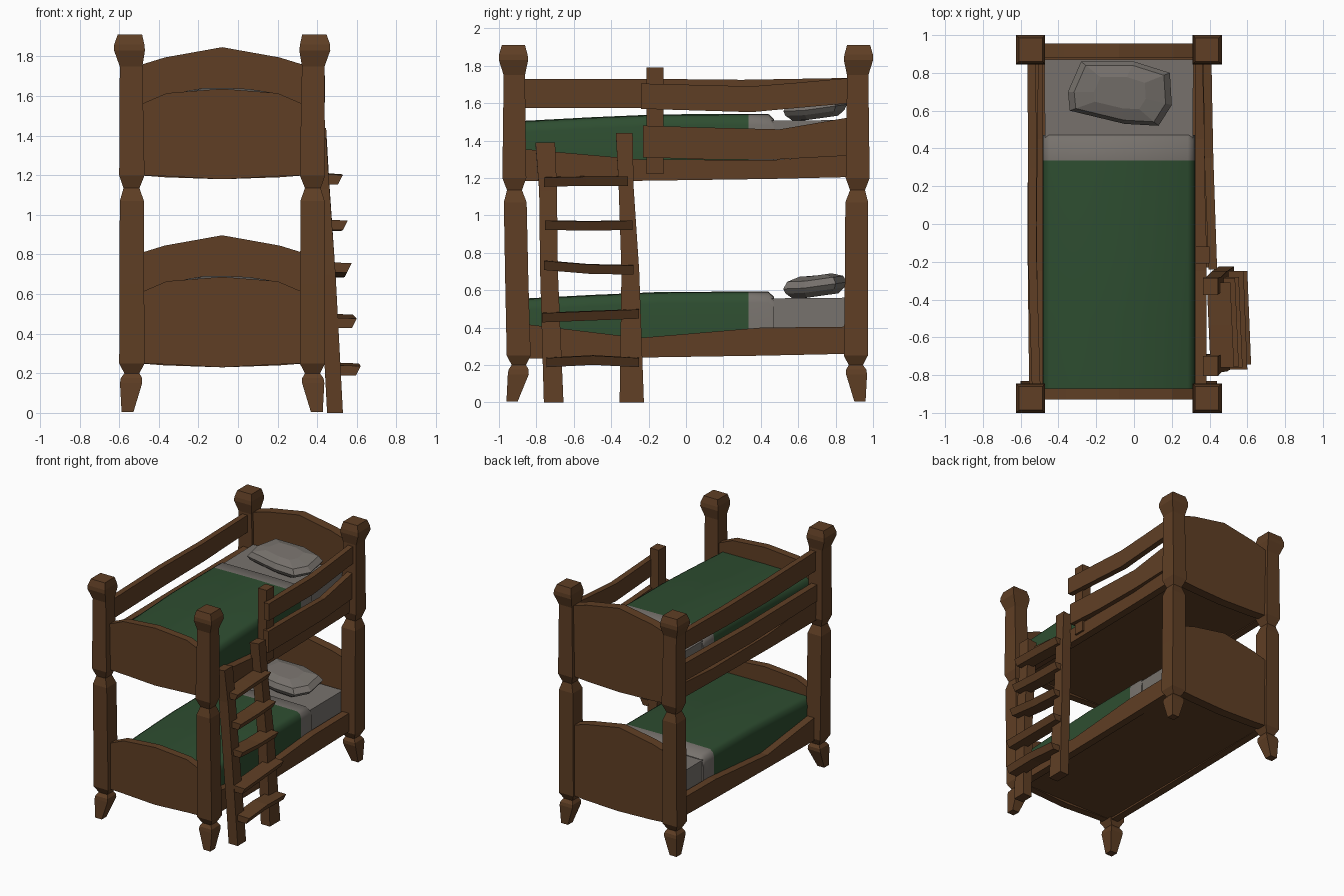
import bpy, bmesh, math

if "Cube" in bpy.data.objects:
    bpy.data.objects.remove(bpy.data.objects["Cube"])

def material(name, rgb):
    m = bpy.data.materials.new(name)
    m.diffuse_color = (*rgb, 1)
    m.use_nodes = True
    m.node_tree.nodes["Principled BSDF"].inputs["Base Color"].default_value = m.diffuse_color
    return m

WOOD = material("brown wood", (0.115, 0.049, 0.018))
GREEN = material("green blanket", (0.027, 0.075, 0.030))
GREY = material("grey linen", (0.185, 0.168, 0.152))
CX = -0.08          # centre line of the bed frame
BUNK = 0.95         # height between the bunks


def loft(name, rings, mat, smooth=None):
    """Skin a row of equal-length point rings and cap both ends."""
    bm = bmesh.new()
    vs = [[bm.verts.new(p) for p in r] for r in rings]
    n = len(rings[0])
    for a, b in zip(vs, vs[1:]):
        for i in range(n):
            j = (i + 1) % n
            bm.faces.new((a[i], a[j], b[j], b[i]))
    bm.faces.new(vs[0])
    bm.faces.new(vs[-1])
    bmesh.ops.recalc_face_normals(bm, faces=bm.faces)
    me = bpy.data.meshes.new(name)
    bm.to_mesh(me)
    bm.free()
    me.materials.append(mat)
    ob = bpy.data.objects.new(name, me)
    bpy.context.collection.objects.link(ob)
    if smooth:
        bpy.ops.object.select_all(action='DESELECT')
        ob.select_set(True)
        bpy.context.view_layer.objects.active = ob
        bpy.ops.object.shade_smooth_by_angle(angle=math.radians(smooth))
    return ob


def along_x(name, stations, dz=0, mat=WOOD):
    """Board along x; stations are (x, y0, y1, z0, z1)."""
    return loft(name, [[(x, a, c + dz), (x, b, c + dz), (x, b, d + dz), (x, a, d + dz)]
                       for x, a, b, c, d in stations], mat)


def along_y(name, stations, dz=0, mat=WOOD):
    """Board along y; stations are (y, x0, x1, z0, z1)."""
    return loft(name, [[(a, y, c + dz), (b, y, c + dz), (b, y, d + dz), (a, y, d + dz)]
                       for y, a, b, c, d in stations], mat)


# corner posts: (z, half width, outward shift in x, y centre)
profile = [(0.005, .030, .022, .930), (0.15, .056, .004, .912), (0.175, .054, .002, .910),
           (0.20, .038, 0, .908), (0.25, .064, 0, .908), (0.65, .062, 0, .911),
           (1.07, .061, 0, .913), (1.135, .040, .002, .917), (1.20, .064, 0, .918),
           (1.50, .060, .002, .918), (1.75, .057, .004, .918), (1.83, .078, .012, .922),
           (1.86, .076, .013, .923), (1.91, .062, .010, .923)]
for sx, side in ((-1, "left"), (1, "right")):
    for sy, end in ((-1, "front"), (1, "back")):
        rings = []
        for z, h, dx, yc in profile:
            x = CX + sx * (0.456 + dx)
            y = sy * yc
            if sy < 0 and 0.14 < z < 1:
                y += 0.018 * (1 - z)
            rings.append([(x - h, y - h, z), (x + h, y - h, z),
                          (x + h, y + h, z), (x - h, y + h, z)])
        loft(f"{end}_{side}_post", rings, WOOD)

# pillow outline, counter-clockwise around its centre
outline = [(-.34, .60), (-.05, .53), (.13, .52), (.20, .63), (.19, .80),
           (.0, .86), (-.28, .86), (-.35, .70)]
PX, PY = -.075, .695

for dz, bunk in ((0, "lower"), (BUNK, "upper")):
    # arched end boards
    head = [(.42, .805, .25), (.29, .845, .24), (0, .897, .23)]
    foot = [(.42, .605, .25), (.28, .665, .245), (0, .687, .23)]
    for label, pts, y0, y1 in (("headboard", head, .88, .955), ("footboard", foot, -.93, -.87)):
        full = [(-a, t, b) for a, t, b in pts] + [(a, t, b) for a, t, b in pts[-2::-1]]
        along_x(f"{bunk}_{label}", [(CX + a, y0, y1, b, t) for a, t, b in full], dz)

    # bed base and side rails
    along_y(f"{bunk}_base", [(-.90, -.51, .35, .25, .31), (.90, -.51, .35, .26, .31)], dz)
    if dz == 0:
        rail = [(-.87, .235, .42), (-.25, .24, .345), (.4, .25, .40), (.87, .26, .405)]
    else:
        rail = [(-.87, .235, .405), (-.25, .235, .35), (.45, .245, .345), (.87, .255, .375)]
    for sx, side in ((-1, "left"), (1, "right")):
        st = [(y, *sorted((CX + sx * .405, CX + sx * .465)), a, b) for y, a, b in rail]
        along_y(f"{bunk}_{side}_rail", st, dz)

    # mattress
    along_y(f"{bunk}_mattress", [(-.87, -.47, .31, .29, .50), (.30, -.47, .31, .29, .555),
                                 (.87, -.475, .315, .29, .560)], dz, GREY)

    # blanket and folded sheet, rounded along the sides
    def cover(name, stations, mat):
        rings = []
        for y, zt in stations:
            half = [(.402, .30), (.402, zt - .06), (.392, zt - .022), (.365, zt - .004)]
            ring = [(CX - a, y, z + dz) for a, z in half] + [(CX, y, zt + dz)]
            ring += [(CX + a, y, z + dz) for a, z in half[::-1]]
            rings.append(ring)
        loft(name, rings, mat, 45)
    cover(f"{bunk}_blanket", [(-.875, .555), (-.5, .575), (-.15, .590), (.335, .593)], GREEN)
    cover(f"{bunk}_folded_sheet", [(.335, .593), (.44, .593), (.47, .565)], GREY)

    # pillow, tilted up towards the headboard
    rings = []
    for s, h in ((.72, 0), (.93, .025), (1, .05), (.88, .088), (.5, .115)):
        rings.append([(PX + (x - PX) * s, PY + (y - PY) * s,
                       .557 + dz + h + max(0, (y - .6)) * s * .14) for x, y in outline])
    loft(f"{bunk}_pillow", rings, GREY)

# guard boards on the far side, full length
along_y("left_top_guard", [(-.88, -.54, -.495, 1.575, 1.73), (-.2, -.56, -.515, 1.575, 1.73),
                           (.3, -.56, -.515, 1.58, 1.725), (.88, -.565, -.52, 1.60, 1.735)])
along_y("left_lower_guard", [(-.88, -.555, -.505, 1.34, 1.47), (0, -.565, -.515, 1.33, 1.47),
                             (.88, -.555, -.505, 1.34, 1.48)])

# guard boards on the ladder side, with their upright
along_y("right_top_guard", [(-.24, .395, .44, 1.57, 1.705), (.35, .372, .42, 1.552, 1.69),
                            (.6, .37, .415, 1.575, 1.71), (.88, .365, .41, 1.60, 1.735)])
along_y("right_lower_guard", [(-.23, .385, .43, 1.31, 1.48), (.1, .375, .42, 1.30, 1.47),
                              (.5, .37, .415, 1.30, 1.46), (.88, .36, .405, 1.32, 1.525)])
along_y("guard_upright", [(-.21, .325, .40, 1.22, 1.79), (-.12, .325, .40, 1.22, 1.79)])

# ladder stiles: (z, y0, y1, outer x)
stiles = {"front": [(0, -.76, -.655, .53), (.7, -.78, -.685, .493), (1.13, -.785, -.69, .462),
                    (1.38, -.805, -.70, .445)],
          "back": [(0, -.355, -.225, .53), (.7, -.345, -.25, .493), (1.15, -.36, -.28, .462),
                   (1.43, -.375, -.285, .445)]}
for end, st in stiles.items():
    loft(f"ladder_{end}_stile", [[(x - .08, a, z), (x, a, z + (.01 if z > 1.2 else 0)),
                                  (x, b, z + (.01 if z > 1.2 else 0)), (x - .08, b, z)]
                                 for z, a, b, x in st], WOOD)

# ladder rungs: (outer x, y0, y1, z at front end, z at middle, z at back end)
rungs = [(.62, -.745, -.25, .215, .228, .215), (.60, -.77, -.25, .455, .465, .475),
         (.575, -.76, -.28, .735, .715, .71), (.555, -.755, -.285, .95, .945, .95),
         (.53, -.76, -.31, 1.18, 1.185, 1.185)]
for i, (x, y0, y1, za, zb, zc) in enumerate(rungs):
    secs = []
    for y, z, xo in ((y0, za, x), ((y0 + y1) / 2, zb, x - .01), (y1, zc, x - .02)):
        secs.append([(xo - .125, y, z - .025), (xo - .025, y, z - .027),
                     (xo, y, z + .022), (xo - .125, y, z + .025)])
    loft(f"ladder_rung_{i + 1}", secs, WOOD)
